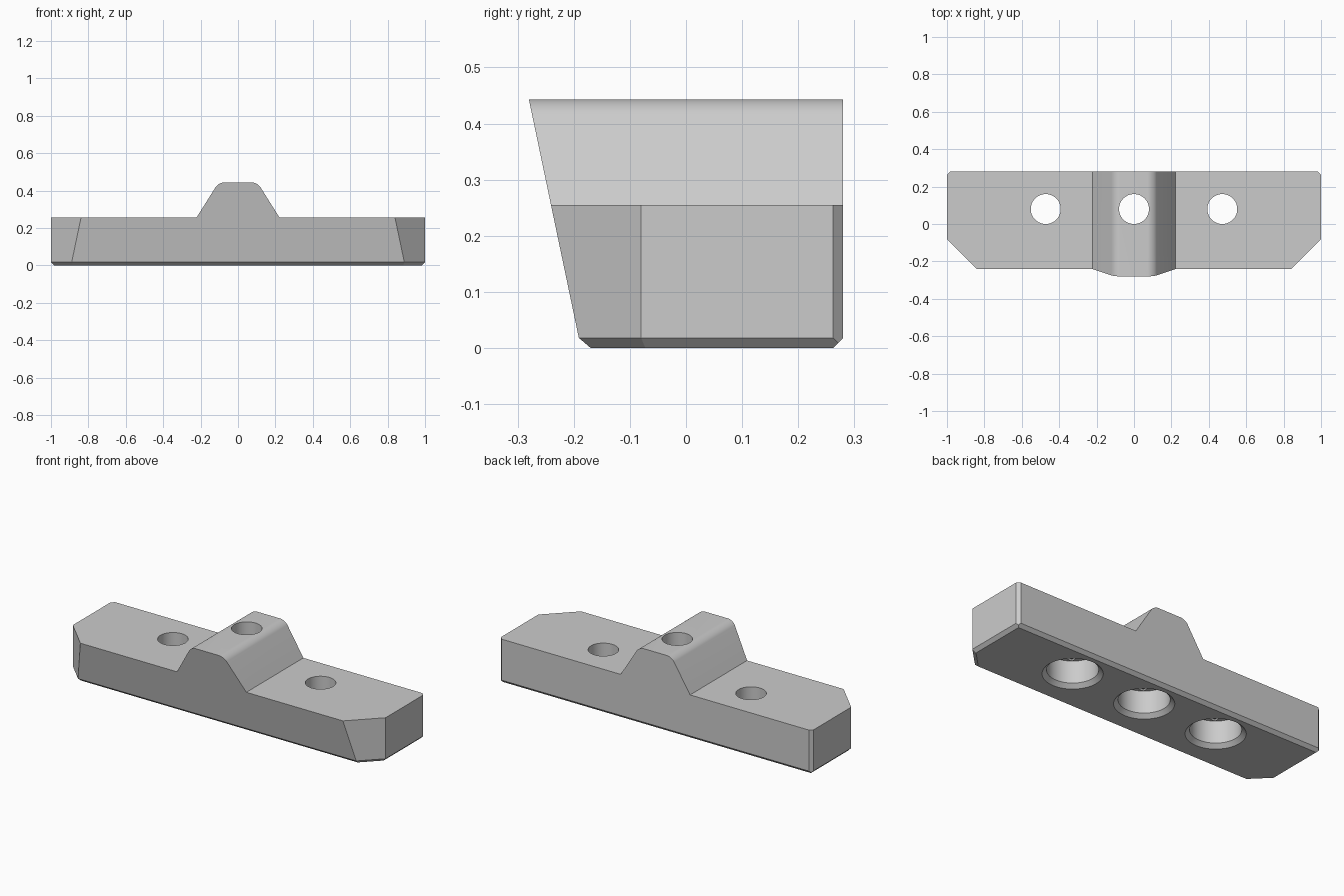
import bpy
import bmesh
from mathutils import Vector, Matrix

cube = bpy.data.objects.get("Cube")
if cube:
    bpy.data.objects.remove(cube, do_unlink=True)

BASE_H, TOP_H, BACK, EDGE = 0.255, 0.443, 0.28, 0.018
HOLE_Y, HOLE_XS = 0.08, (-0.472, 0, 0.472)

grey = bpy.data.materials.new("plain grey")
grey.use_nodes = True
grey.diffuse_color = (0.6, 0.6, 0.6, 1)
grey.node_tree.nodes["Principled BSDF"].inputs["Base Color"].default_value = (0.6, 0.6, 0.6, 1)


def make_object(name, bm):
    bmesh.ops.recalc_face_normals(bm, faces=bm.faces)
    mesh = bpy.data.meshes.new(name)
    bm.to_mesh(mesh)
    bm.free()
    mesh.materials.append(grey)
    obj = bpy.data.objects.new(name, mesh)
    bpy.context.collection.objects.link(obj)
    return obj


def slice_off(bm, point, normal):
    """Remove everything on the normal's side of a plane and cap the cut."""
    geom = bm.verts[:] + bm.edges[:] + bm.faces[:]
    bmesh.ops.bisect_plane(bm, geom=geom, dist=1e-5, plane_co=point,
                           plane_no=Vector(normal).normalized(), clear_outer=True)
    rim = [e for e in bm.edges if e.is_boundary]
    if rim:
        bmesh.ops.holes_fill(bm, edges=rim, sides=0)


# Bar with the raised ridge, extruded from its front profile
half = [(1, 0), (1, BASE_H), (0.222, BASE_H), (0.104, TOP_H)]
outline = half + [(-x, z) for x, z in reversed(half)]
bm = bmesh.new()
face = bm.faces.new([bm.verts.new((x, -0.4, z)) for x, z in outline])
new = bmesh.ops.extrude_face_region(bm, geom=[face])["geom"]
bmesh.ops.translate(bm, vec=(0, BACK + 0.4, 0),
                    verts=[v for v in new if isinstance(v, bmesh.types.BMVert)])

# Rounded ridge shoulders
shoulders = [e for e in bm.edges
             if all(v.co.z > TOP_H - 0.01 for v in e.verts)
             and abs(e.verts[0].co.y - e.verts[1].co.y) > 0.1]
bmesh.ops.bevel(bm, geom=shoulders, offset=0.03, segments=8, profile=0.5, affect='EDGES')

# Leaning front, corner chamfers and lower edge chamfers
slice_off(bm, (0, -0.191, EDGE), (0, EDGE - TOP_H, -0.089))
for s in (-1, 1):
    slice_off(bm, (s, -0.08, 0), (s, -1, 0))
    slice_off(bm, (s, BACK - EDGE, 0), (s, 1, 0))
    slice_off(bm, (s, 0, EDGE), (s, 0, -1))
    slice_off(bm, (s, -0.08, EDGE), (s, -1, -1.414))
slice_off(bm, (0, -0.191, EDGE), (0, -0.85, -1))
slice_off(bm, (0, BACK, EDGE), (0, 1, -1))
bar = make_object("clamp_bar", bm)


def lathe_cutter(x):
    """Through hole with a chamfered counterbore underneath."""
    profile = [(0, -0.05), (0.155, -0.05), (0.155, 0), (0.132, 0.022), (0.132, 0.15),
               (0.08, 0.15), (0.08, 0.6), (0, 0.6)]
    bm = bmesh.new()
    verts = [bm.verts.new((r, 0, z)) for r, z in profile]
    edges = [bm.edges.new(pair) for pair in zip(verts, verts[1:])]
    bmesh.ops.spin(bm, geom=verts + edges, cent=(0, 0, 0), axis=(0, 0, 1),
                   angle=6.283185307, steps=64)
    bmesh.ops.remove_doubles(bm, verts=bm.verts, dist=1e-4)
    bmesh.ops.translate(bm, verts=bm.verts, vec=(x, HOLE_Y, 0))
    return make_object("hole_cutter", bm)


def box_cutter(x, width, depth, top):
    bm = bmesh.new()
    bmesh.ops.create_cube(bm, size=1, matrix=Matrix.Translation((x, HOLE_Y, top - 0.02))
                          @ Matrix.Diagonal((width, depth, 0.04, 1)))
    return make_object("step_cutter", bm)


# Holes, each with two shallow steps in the roof of its counterbore
cutters = []
for x in HOLE_XS:
    cutters += [lathe_cutter(x), box_cutter(x, 0.162, 0.205, 0.16),
                box_cutter(x, 0.162, 0.162, 0.17)]
for cutter in cutters:
    cutter.hide_render = True
    mod = bar.modifiers.new("cut", 'BOOLEAN')
    mod.operation = 'DIFFERENCE'
    mod.solver = 'EXACT'
    mod.object = cutter

# Bake the cuts and drop the cutters
bpy.context.view_layer.update()
baked = bpy.data.meshes.new_from_object(bar.evaluated_get(bpy.context.evaluated_depsgraph_get()))
bar.modifiers.clear()
bar.data = baked
for cutter in cutters:
    bpy.data.objects.remove(cutter, do_unlink=True)

bpy.ops.object.select_all(action='DESELECT')
bar.select_set(True)
bpy.context.view_layer.objects.active = bar
bpy.ops.object.shade_smooth_by_angle(angle=0.5)
